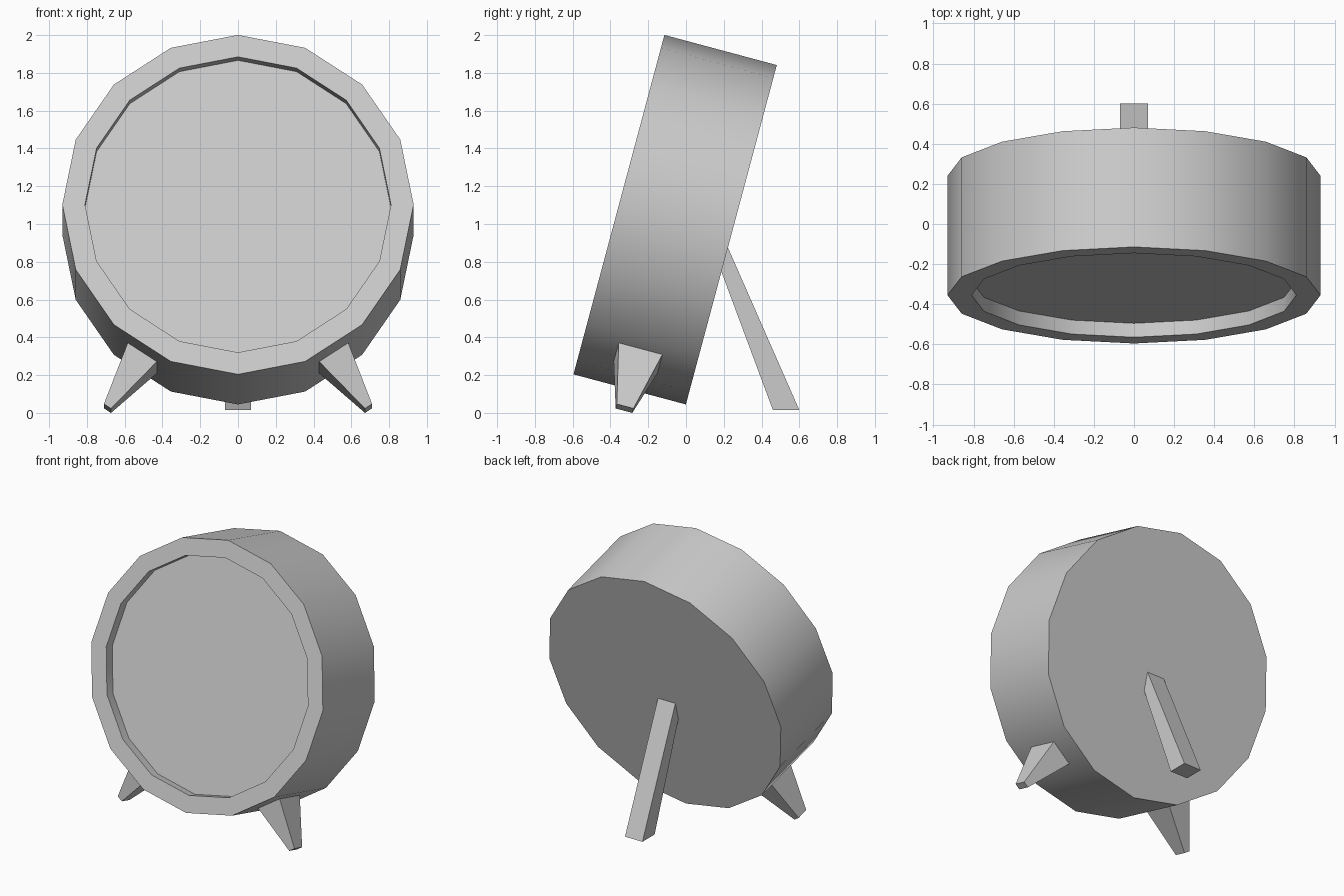
import bpy, bmesh
from math import sin, cos, pi, radians
from mathutils import Matrix, Vector

if "Cube" in bpy.data.objects:
    bpy.data.objects.remove(bpy.data.objects["Cube"])

SIDES, RADIUS, DEPTH = 16, 0.93, 0.616
# drum frame: local y is the drum axis, origin at the centre of the front face
TILT = Matrix.Translation((0, -0.355, 1.1025)) @ Matrix.Rotation(radians(-15), 4, 'X')


def loft(name, rings, matrix=None):
    """Skin a list of equal-length point rings and cap both ends."""
    bm = bmesh.new()
    loops = [[bm.verts.new(p) for p in ring] for ring in rings]
    n = len(loops[0])
    for a, b in zip(loops, loops[1:]):
        for i in range(n):
            j = (i + 1) % n
            bm.faces.new((a[i], a[j], b[j], b[i]))
    bm.faces.new(loops[0])
    bm.faces.new(loops[-1])
    bmesh.ops.recalc_face_normals(bm, faces=bm.faces)
    if matrix:
        bm.transform(matrix)
    mesh = bpy.data.meshes.new(name)
    bm.to_mesh(mesh)
    bm.free()
    obj = bpy.data.objects.new(name, mesh)
    bpy.context.collection.objects.link(obj)
    return obj


def circle(r, y):
    return [(r * sin(2 * pi * i / SIDES), y, r * cos(2 * pi * i / SIDES))
            for i in range(SIDES)]


# drum body with a raised rim around the recessed front face
body = loft("drum_body", [circle(0.81, 0.072), circle(0.81, 0),
                          circle(RADIUS, 0), circle(RADIUS, DEPTH)], TILT)
bpy.context.view_layer.objects.active = body
body.select_set(True)
bpy.ops.object.shade_smooth_by_angle(angle=radians(30))
body.select_set(False)


# tapered front feet, pointing radially out of the lower drum facets
def foot_ring(r, tangent, axial):
    t, a = tangent / 2, axial / 2
    return [(x, DEPTH / 2 + y, -r)
            for x, y in ((-t, -a), (t, -a), (t, a), (-t, a))]


for side, label in ((1, "right"), (-1, "left")):
    spin = Matrix.Rotation(radians(-33.75 * side), 4, 'Y')
    loft("front_foot_" + label, [foot_ring(0.90, 0.19, 0.245),
                                 foot_ring(1.244, 0.045, 0.091)], TILT @ spin)

# rear prop leg, its top end sunk slightly into the drum back
profile = [(0.46, 0.015), (0.60, 0.015), (0.209, 0.905), (0.179, 0.77)]
loft("rear_leg", [[(x, y, z) for y, z in profile] for x in (-0.07, 0.07)])
